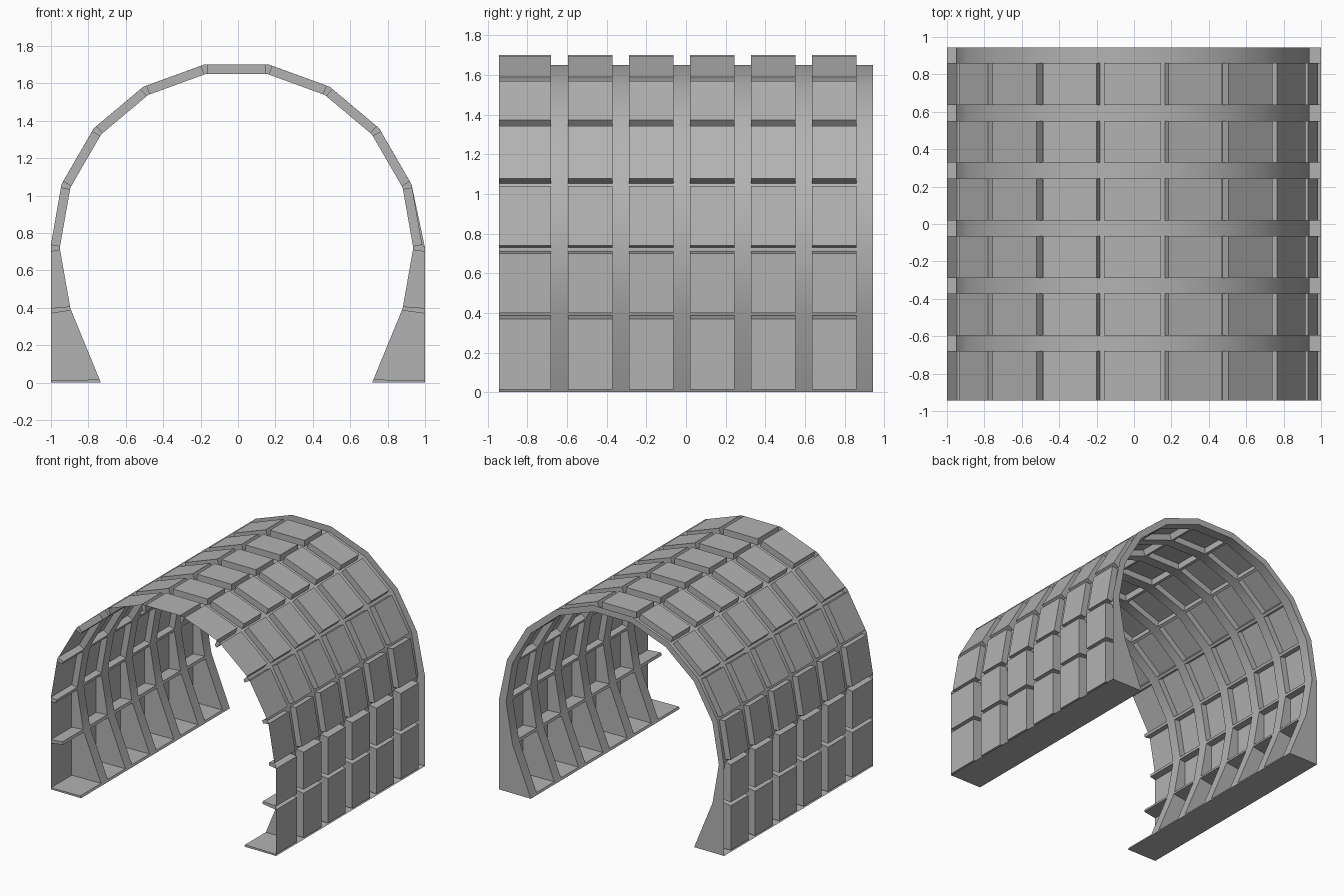
import bpy, bmesh, math
from mathutils import Vector

if "Cube" in bpy.data.objects:
    bpy.data.objects.remove(bpy.data.objects["Cube"])

CX, CZ, R = -0.008, 0.72, 0.945      # arch centre and inner radius
DEPTH, INSET, Y = 0.05, 0.011, 0.944
PANEL_Y = [(-Y if i == 0 else -0.596 + 0.308 * (i - 1), -0.68 + 0.308 * i) for i in range(6)]

grey = bpy.data.materials.new("mid_grey")
grey.diffuse_color = (0.45, 0.45, 0.45, 1)
grey.use_nodes = True
grey.node_tree.nodes["Principled BSDF"].inputs["Base Color"].default_value = grey.diffuse_color

# Inner arch profile, left foot to right foot
inner = [Vector((CX - 0.725, 0))]
for k in range(12):
    a = math.radians(-110 + 20 * k)
    inner.append(Vector((CX + R * math.sin(a), CZ + R * math.cos(a))))
inner.append(Vector((CX + 0.725, 0)))
N = len(inner) - 1


def segment(i):
    """Inner and outer end points of panel i in the cross-section."""
    a, b = inner[i], inner[i + 1]
    d = (b - a).normalized()
    n = Vector((-d.y, d.x))
    p, q = a + d * (0.018 if i == 0 else INSET), b - d * (0.018 if i == N - 1 else INSET)
    po, qo = p + n * DEPTH, q + n * DEPTH
    if i in (0, 1, N - 2, N - 1):       # straight-sided legs
        side = -1 if i < 2 else 1
        po.x = qo.x = side
        if i == 0:
            po.y, qo.y = 0.013, 0.37
        elif i == N - 1:
            po.y, qo.y = 0.37, 0.013
    for v in (po, qo):
        v.x = max(-1, min(1, v.x))
    return p, q, po, qo


def make(name, quads, smooth=False):
    verts = [v for quad in quads for v in quad]
    faces = [tuple(range(4 * i, 4 * i + 4)) for i in range(len(quads))]
    me = bpy.data.meshes.new(name)
    me.from_pydata(verts, [], faces)
    if smooth:                          # weld so that shading runs round the arch
        bm = bmesh.new()
        bm.from_mesh(me)
        bmesh.ops.remove_doubles(bm, verts=bm.verts, dist=1e-4)
        for f in bm.faces:
            f.smooth = True
        bm.to_mesh(me)
        bm.free()
    me.materials.append(grey)
    ob = bpy.data.objects.new(name, me)
    bpy.context.collection.objects.link(ob)
    return ob


def at(p, y):
    return (p.x, y, p.y)


def strip(a, b, y0, y1):
    return [at(a, y0), at(b, y0), at(b, y1), at(a, y1)]


def flat(a, b, c, d, y):
    return [at(a, y), at(b, y), at(c, y), at(d, y)]


segs = [segment(i) for i in range(N)]

# Raised hollow panels, open inside; the first row is open at the front
panels = []
for p, q, po, qo in segs:
    for j, (y0, y1) in enumerate(PANEL_Y):
        panels += [strip(po, qo, y0, y1), strip(p, po, y0, y1), strip(qo, q, y0, y1),
                   flat(q, p, po, qo, y1)]
        if j:
            panels.append(flat(p, q, qo, po, y0))
make("raised_panels", panels)

# Arch ribs between the panel rows
ribs = []
for j, (_, y1) in enumerate(PANEL_Y):
    y2 = PANEL_Y[j + 1][0] if j < 5 else Y
    ribs += [strip(inner[i], inner[i + 1], y1, y2) for i in range(N)]
make("arch_ribs", ribs, True)

# Narrow lengthwise strips at each joint
stringers = []
for i, (p, q, po, qo) in enumerate(segs):
    for y0, y1 in PANEL_Y:
        stringers += [strip(inner[i], p, y0, y1), strip(q, inner[i + 1], y0, y1)]
make("lengthwise_strips", stringers, True)

# Outer outline: joints between neighbouring panels
outer = [Vector((-1, 0))]
outer += [(segs[i][3] + segs[i + 1][2]) / 2 for i in range(N - 1)]
for i in range(3, N - 2):
    outer[i] = Vector((CX, CZ)) + (inner[i] - Vector((CX, CZ))) * (0.996 / R)
outer[N - 2].x = 1
outer.append(Vector((1, 0)))

# Back end wall
make("back_end_wall", [flat(inner[i + 1], inner[i], outer[i], outer[i + 1], Y) for i in range(N)])

# Small front caps closing the gaps between panels
caps = []
for i, (p, q, po, qo) in enumerate(segs):
    caps += [flat(inner[i], p, po, outer[i], -Y), flat(q, inner[i + 1], outer[i + 1], qo, -Y)]
make("front_gap_caps", caps)

# Foot plates
for name, a, b in (("left_foot_plate", outer[0], inner[0]), ("right_foot_plate", inner[N], outer[N])):
    make(name, [strip(a, b, -Y, Y)[::-1]])
